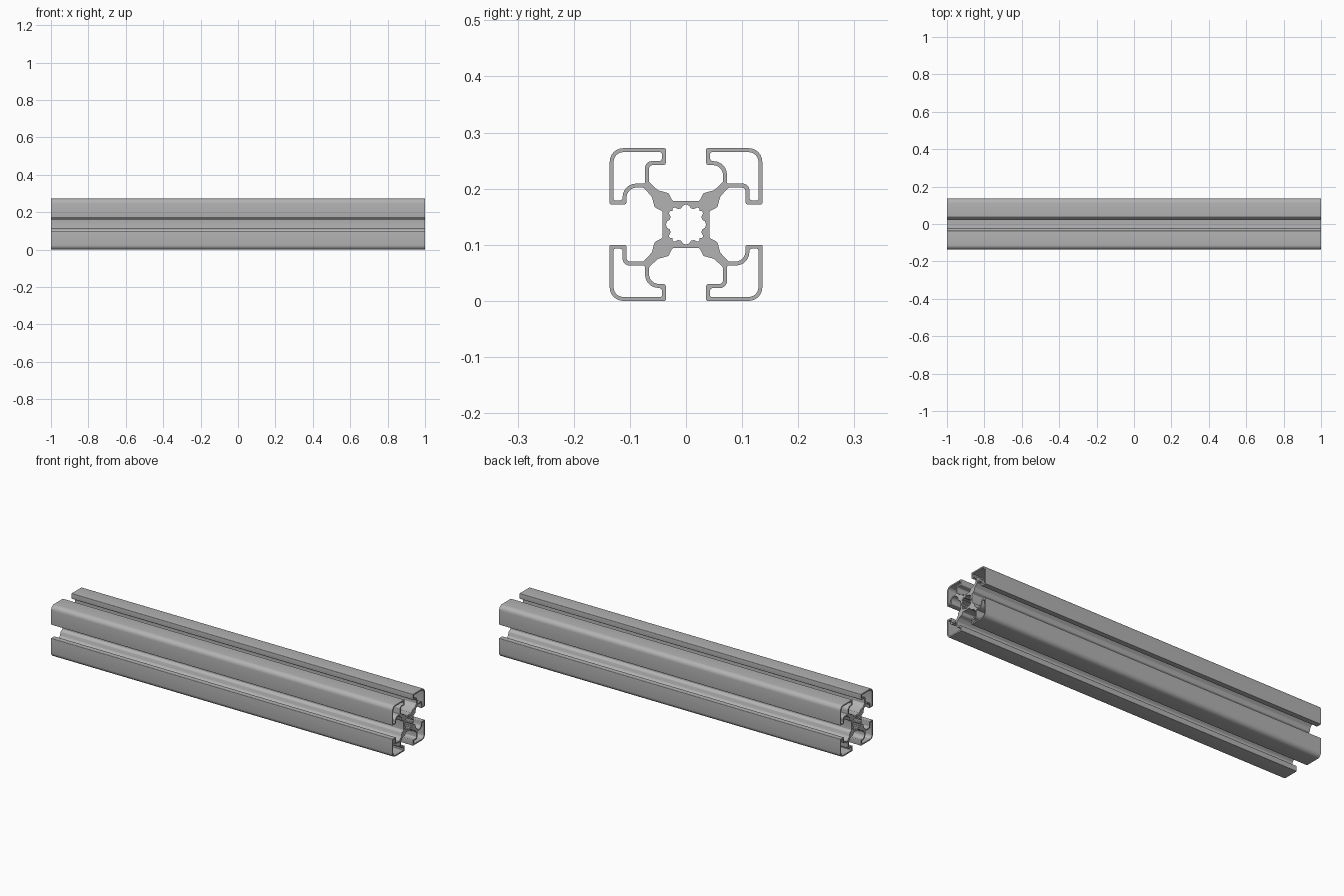
import bpy, bmesh, math
from mathutils import Vector, Matrix

cube = bpy.data.objects.get("Cube")
if cube:
    bpy.data.objects.remove(cube, do_unlink=True)

LENGTH = 2.0
CENTRE_Z = 0.136


def fillet(points, segments=6):
    """Round every corner of a closed outline given as (x, y, radius)."""
    out = []
    count = len(points)
    for i, (x, y, radius) in enumerate(points):
        corner = Vector((x, y))
        to_prev = (Vector(points[i - 1][:2]) - corner).normalized()
        to_next = (Vector(points[(i + 1) % count][:2]) - corner).normalized()
        half = to_prev.angle(to_next) / 2
        cut = radius / math.tan(half)
        centre = corner + (to_prev + to_next).normalized() * radius / math.sin(half)
        start = corner + to_prev * cut - centre
        end = corner + to_next * cut - centre
        sweep = math.atan2(start.x * end.y - start.y * end.x, start.dot(end))
        steps = max(2, round(segments * abs(sweep) / (math.pi / 2)))
        for k in range(steps + 1):
            out.append(centre + Matrix.Rotation(sweep * k / steps, 2) @ start)
    return out


def quarter_turn(points, turns):
    """Turn an outline clockwise by quarter turns."""
    for _ in range(turns):
        points = [(y, -x, r) for x, y, r in points]
    return points


# One arm of the outer outline, from the core out around a corner and back
arm = [(0.024, 0.042, 0.004), (0.031, 0.056, 0.006), (0.050, 0.061, 0.007), (0.066, 0.076, 0.005)]
top_lip = [(0.066, 0.106, 0.018), (0.036, 0.106, 0.004), (0.036, 0.136, 0.002)]
side_lip = [(0.136, 0.036, 0.002), (0.106, 0.036, 0.004), (0.106, 0.066, 0.007)]
arm_back = [(y, x, r) for x, y, r in reversed(arm)]
quadrant = arm + top_lip + [(0.136, 0.136, 0.024)] + side_lip + arm_back

# Hollow chamber inside each corner
chamber = [(0.043, 0.129, 0.003), (0.129, 0.129, 0.017), (0.129, 0.043, 0.003),
           (0.113, 0.043, 0.005), (0.113, 0.073, 0.012), (0.073, 0.073, 0.003),
           (0.073, 0.113, 0.024), (0.043, 0.113, 0.005)]

# Toothed centre bore, as (angle, radius) over an eighth of a turn
teeth = [(0, 0.036), (10, 0.034), (17, 0.030), (27, 0.031), (34, 0.037), (40, 0.037), (45, 0.034)]
quarter = teeth + [(90 - a, r) for a, r in reversed(teeth[1:-1])]
bore = [Vector((math.cos(math.radians(a + 90 * q)), math.sin(math.radians(a + 90 * q)))) * r
        for q in range(4) for a, r in quarter]

outer = [p for q in range(4) for p in quarter_turn(quadrant, q)]
loops = [fillet(outer), bore] + [fillet(quarter_turn(chamber, q)) for q in range(4)]

# Filled cross-section extruded along its axis
curve = bpy.data.curves.new("section", "CURVE")
curve.dimensions = "2D"
curve.fill_mode = "BOTH"
curve.extrude = LENGTH / 2
for loop in loops:
    spline = curve.splines.new("POLY")
    spline.points.add(len(loop) - 1)
    for point, co in zip(spline.points, loop):
        point.co = (co.x, co.y, 0, 1)
    spline.use_cyclic_u = True
section = bpy.data.objects.new("section", curve)
bpy.context.collection.objects.link(section)
bpy.context.view_layer.update()
evaluated = section.evaluated_get(bpy.context.evaluated_depsgraph_get())
mesh = bpy.data.meshes.new_from_object(evaluated)
bpy.data.objects.remove(section, do_unlink=True)

# Lay the bar along x and weld the end caps to the walls
turn = Matrix(((0, 0, 1, 0), (1, 0, 0, 0), (0, 1, 0, CENTRE_Z), (0, 0, 0, 1)))
bm = bmesh.new()
bm.from_mesh(mesh)
bm.transform(turn)
bmesh.ops.remove_doubles(bm, verts=bm.verts, dist=0.00005)
bmesh.ops.recalc_face_normals(bm, faces=bm.faces)
bm.to_mesh(mesh)
bm.free()

# Plain aluminium grey
grey = bpy.data.materials.new("aluminium_grey")
grey.use_nodes = True
colour = (0.45, 0.45, 0.45, 1)
grey.diffuse_color = colour
grey.node_tree.nodes["Principled BSDF"].inputs["Base Color"].default_value = colour
mesh.materials.clear()
mesh.materials.append(grey)
for face in mesh.polygons:
    face.material_index = 0

bar = bpy.data.objects.new("slotted_bar", mesh)
bpy.context.collection.objects.link(bar)
bpy.ops.object.select_all(action="DESELECT")
bar.select_set(True)
bpy.context.view_layer.objects.active = bar
bpy.ops.object.shade_smooth_by_angle(angle=math.radians(30))
